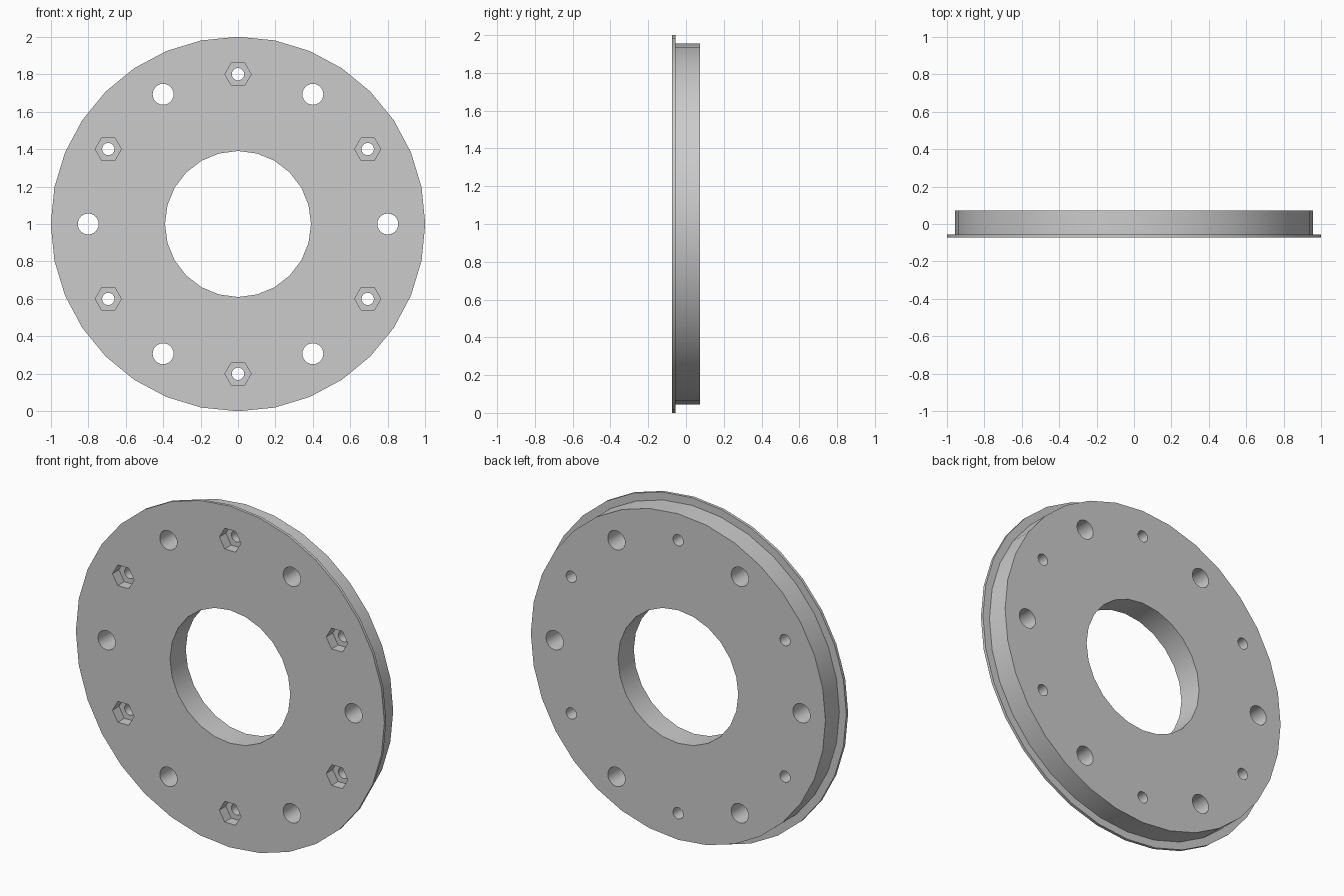
import bpy, bmesh, math

default = bpy.data.objects.get("Cube")
if default:
    bpy.data.objects.remove(default, do_unlink=True)

FRONT, STEP, BACK = -0.073, -0.056, 0.073
CENTRE_Z = 1.0
BOLT_CIRCLE = 0.8
POCKET_DEPTH = 0.06

grey = bpy.data.materials.new("plain grey")
grey.use_nodes = True
grey.diffuse_color = (0.6, 0.6, 0.6, 1)
grey.node_tree.nodes["Principled BSDF"].inputs["Base Color"].default_value = (0.6, 0.6, 0.6, 1)


def add_turned(bm, profile, sides, x=0, z=CENTRE_Z):
    """Solid turned about the y axis from (radius, y) steps, front to back."""
    rings = []
    for radius, y in profile:
        angles = [math.tau * i / sides for i in range(sides)]
        rings.append([bm.verts.new((x + radius * math.cos(a), y, z + radius * math.sin(a)))
                      for a in angles])
    for near, far in zip(rings, rings[1:]):
        for i in range(sides):
            j = (i + 1) % sides
            bm.faces.new((near[i], near[j], far[j], far[i]))
    bm.faces.new(rings[0])
    bm.faces.new(rings[-1])


def finish(bm, name):
    bmesh.ops.recalc_face_normals(bm, faces=bm.faces)
    mesh = bpy.data.meshes.new(name)
    bm.to_mesh(mesh)
    bm.free()
    mesh.materials.append(grey)
    obj = bpy.data.objects.new(name, mesh)
    bpy.context.collection.objects.link(obj)
    return obj


def bolt_spots(first_degrees):
    for i in range(6):
        a = math.radians(first_degrees + 60 * i)
        yield BOLT_CIRCLE * math.cos(a), CENTRE_Z + BOLT_CIRCLE * math.sin(a)


# Disc with a thin, wider flange at the front
bm = bmesh.new()
add_turned(bm, [(1, FRONT), (1, STEP), (0.955, STEP), (0.955, BACK)], 32)
disc = finish(bm, "flanged_disc")

# Centre bore, large bolt holes and small bolt holes
bm = bmesh.new()
through = (FRONT - 0.1, BACK + 0.1)
add_turned(bm, [(0.39, y) for y in through], 24)
for x, z in bolt_spots(0):
    add_turned(bm, [(0.056, y) for y in through], 24, x, z)
for x, z in bolt_spots(30):
    add_turned(bm, [(0.033, y) for y in through], 24, x, z)
holes = finish(bm, "hole_cutter")

# Hexagonal nut pockets sunk into the front
bm = bmesh.new()
for x, z in bolt_spots(30):
    add_turned(bm, [(0.07, FRONT - 0.1), (0.07, FRONT + POCKET_DEPTH)], 6, x, z)
pockets = finish(bm, "nut_pocket_cutter")

# Cut the disc, then smooth the round walls
bpy.ops.object.select_all(action="DESELECT")
disc.select_set(True)
bpy.context.view_layer.objects.active = disc
for cutter in (holes, pockets):
    cutter.hide_render = True
    mod = disc.modifiers.new(cutter.name, "BOOLEAN")
    mod.operation = "DIFFERENCE"
    mod.solver = "EXACT"
    mod.object = cutter
    bpy.ops.object.modifier_apply(modifier=mod.name)
    bpy.data.objects.remove(cutter, do_unlink=True)
bpy.ops.object.shade_smooth_by_angle(angle=math.radians(30))
